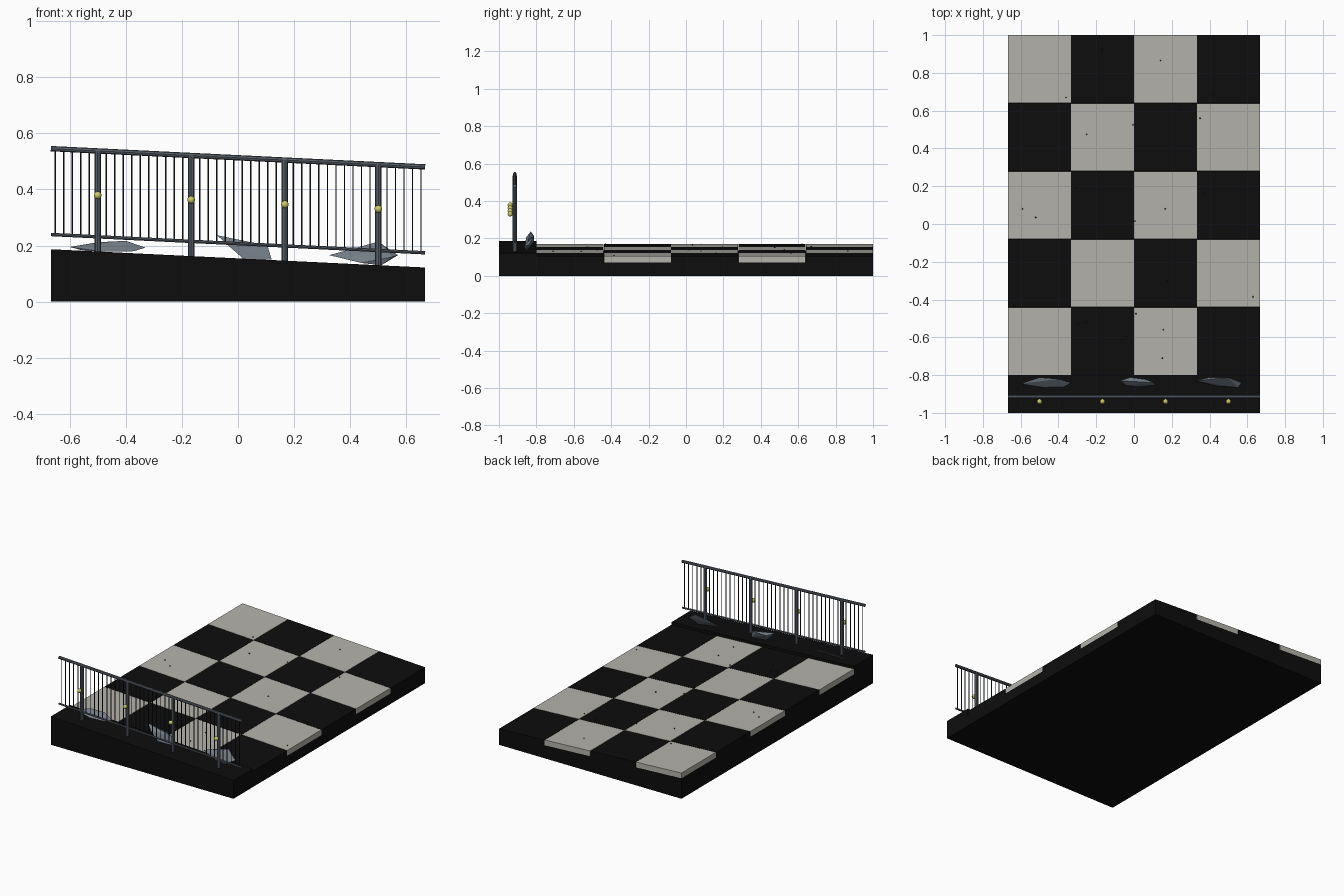
import bpy, bmesh, math
from mathutils import Vector

if "Cube" in bpy.data.objects:
    bpy.data.objects.remove(bpy.data.objects["Cube"])

W = 0.667            # half width
SLOPE = -0.0488      # everything falls toward +x


def drop(x):
    return SLOPE * x


def material(name, rgb):
    m = bpy.data.materials.new(name)
    m.diffuse_color = (*rgb, 1)
    m.use_nodes = True
    m.node_tree.nodes["Principled BSDF"].inputs["Base Color"].default_value = m.diffuse_color
    return m


BLACK = material("black", (0.004, 0.004, 0.004))
LIGHT = material("pale stone", (0.46, 0.45, 0.41))
STEEL = material("steel grey", (0.10, 0.118, 0.142))
ROCK = material("rock grey", (0.17, 0.20, 0.235))
BAR = material("dark bar", (0.015, 0.017, 0.02))
LAMP = material("lamp yellow", (0.60, 0.60, 0.14))
SPECK = material("dark speck", (0.02, 0.02, 0.02))


def finish(name, bm, mat):
    bmesh.ops.recalc_face_normals(bm, faces=bm.faces)
    me = bpy.data.meshes.new(name)
    bm.to_mesh(me)
    bm.free()
    me.materials.append(mat)
    ob = bpy.data.objects.new(name, me)
    bpy.context.collection.objects.link(ob)
    return ob


def add_box(bm, x0, x1, y0, y1, z0, z1, flat_bottom=False):
    """Box whose top (and bottom, unless flat) follows the slope."""
    vs = bmesh.ops.create_cube(bm, size=1)["verts"]
    for v in vs:
        x = x1 if v.co.x > 0 else x0
        y = y1 if v.co.y > 0 else y0
        top = v.co.z > 0
        z = (z1 if top else z0) + (0 if flat_bottom and not top else drop(x))
        v.co = (x, y, z)


def add_rod(bm, a, b, r, sides=8):
    a, b = Vector(a), Vector(b)
    vs = bmesh.ops.create_cone(bm, segments=sides, radius1=r, radius2=r,
                               depth=(b - a).length, cap_ends=True)["verts"]
    q = (b - a).to_track_quat('Z', 'Y')
    for v in vs:
        v.co = q @ v.co + (a + b) / 2


# sloping base under the tiles and raised front kerb
bm = bmesh.new()
add_box(bm, -W, W, -0.8, 1, 0, 0.1025, True)
finish("floor_base", bm, BLACK)
bm = bmesh.new()
add_box(bm, -W, W, -1, -0.8, 0, 0.1545, True)
finish("front_kerb", bm, BLACK)

# checkered tiles, 4 x 5
tw, td, gap = 2 * W / 4, 0.36, 0.001
light_bm, dark_bm = bmesh.new(), bmesh.new()
for i in range(4):
    for j in range(5):
        x, y = -W + i * tw, -0.8 + j * td
        add_box(light_bm if (i + j) % 2 == 0 else dark_bm,
                x + (gap if i else 0), x + tw - (gap if i < 3 else 0),
                y + gap, y + td - (gap if j < 4 else 0), 0.1025, 0.1375)
finish("light_tiles", light_bm, LIGHT)
finish("dark_tiles", dark_bm, BLACK)

# railing: rails and posts
RY = -0.915
for name, z, r in (("top_rail", 0.513, 0.0095), ("bottom_rail", 0.207, 0.006)):
    bm = bmesh.new()
    add_rod(bm, (-W, RY, z + drop(-W)), (W, RY, z + drop(W)), r)
    finish(name, bm, STEEL)
posts = [-0.5, -0.167, 0.167, 0.5]
bm = bmesh.new()
for x in posts:
    add_rod(bm, (x, RY, 0.14 + drop(x)), (x, RY, 0.513 + drop(x)), 0.0115)
finish("railing_posts", bm, STEEL)

# thin balusters
bm = bmesh.new()
for k in range(44):
    x = -0.651 + k * 0.0303
    if min(abs(x - p) for p in posts) > 0.012:
        add_rod(bm, (x, RY, 0.207 + drop(x)), (x, RY, 0.513 + drop(x)), 0.0027, 6)
finish("balusters", bm, BAR)

# round lamps on the posts
bm = bmesh.new()
for x in posts:
    vs = bmesh.ops.create_uvsphere(bm, u_segments=16, v_segments=10, radius=0.0135)["verts"]
    bmesh.ops.translate(bm, verts=vs, vec=(x, -0.94, 0.355 + drop(x)))
for f in bm.faces:
    f.smooth = True
finish("post_lamps", bm, LAMP)

# jagged rock shards behind the railing
shards = {
    "left_rock": [(-.60, -.846, .195), (-.50, -.812, .212), (-.40, -.82, .217), (-.33, -.84, .193),
                  (-.37, -.862, .18), (-.48, -.865, .178), (-.55, -.85, .182)],
    "middle_rock": [(-.075, -.83, .237), (-.02, -.812, .212), (.06, -.822, .207), (.105, -.84, .20),
                    (.12, -.852, .15), (.02, -.862, .152), (-.04, -.855, .205)],
    "right_rock": [(.325, -.83, .166), (.40, -.812, .185), (.50, -.812, .214), (.57, -.84, .166),
                   (.55, -.866, .16), (.51, -.855, .13), (.44, -.858, .138)],
}
for name, pts in shards.items():
    bm = bmesh.new()
    for p in pts:
        bm.verts.new(p)
    bmesh.ops.convex_hull(bm, input=bm.verts)
    finish(name, bm, ROCK)

# scattered specks of grit on the tiles
specks = [(-.17, .93), (.14, .865), (-.36, .67), (.415, .68), (-.62, .62), (-.25, .475),
          (.24, .605), (.35, .56), (-.005, .525), (-.31, .195), (.375, .16), (-.59, .08),
          (-.52, .035), (.165, .08), (.005, .015), (.175, -.30), (.63, -.385), (.01, -.475),
          (-.63, -.43), (-.295, -.53), (-.255, -.52), (.155, -.56), (-.04, -.595), (.15, -.71)]
bm = bmesh.new()
for x, y in specks:
    vs = bmesh.ops.create_icosphere(bm, subdivisions=1, radius=0.004)["verts"]
    bmesh.ops.translate(bm, verts=vs, vec=(x, y, 0.139 + drop(x)))
finish("grit_specks", bm, SPECK)
